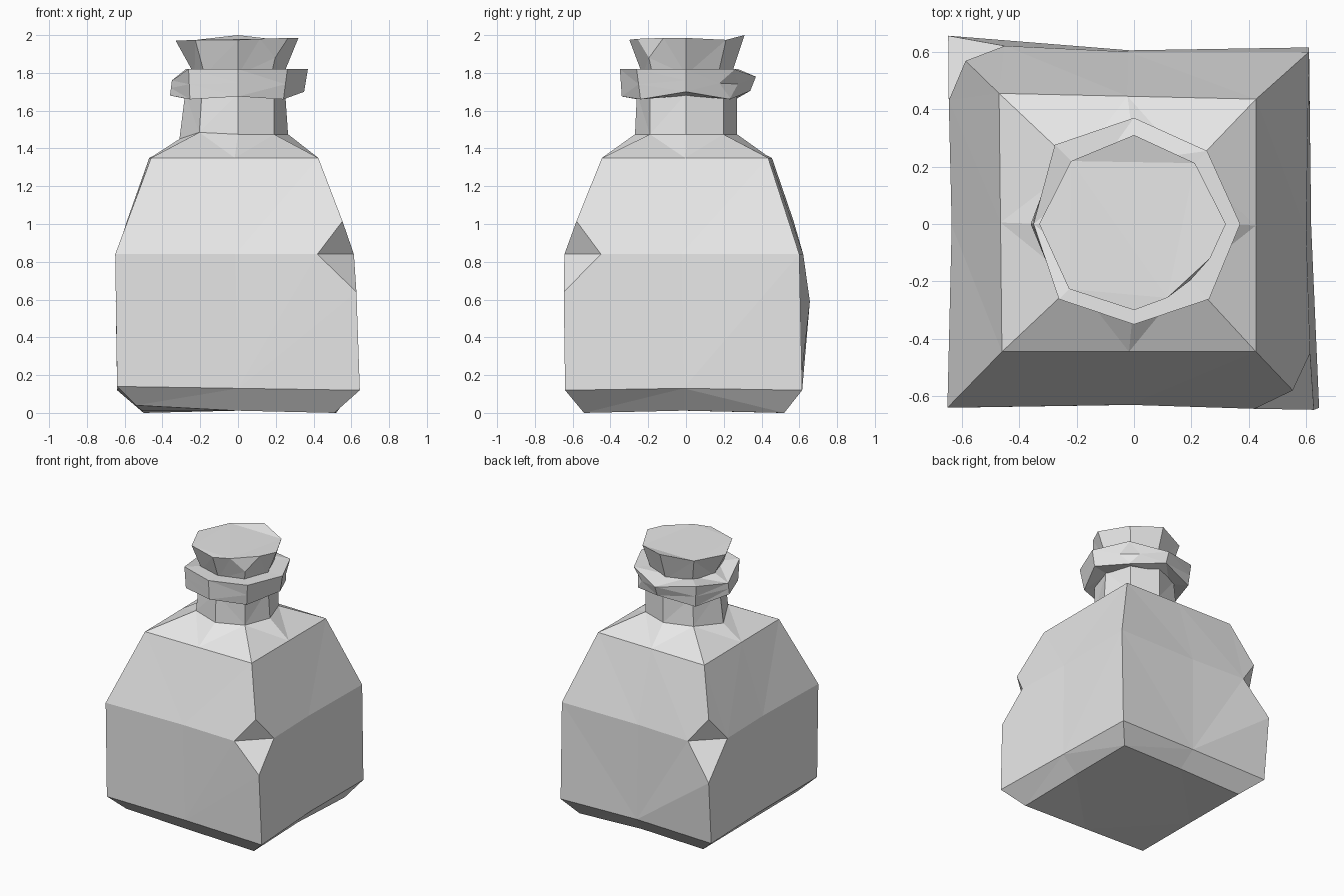
import bpy, bmesh
from math import cos, sin, radians
from mathutils import Vector

cube = bpy.data.objects.get("Cube")
if cube:
    bpy.data.objects.remove(cube, do_unlink=True)

grey = bpy.data.materials.new("plain_grey")
grey.use_nodes = True
grey.diffuse_color = (0.8, 0.8, 0.8, 1)
shader = next(n for n in grey.node_tree.nodes if n.type == 'BSDF_PRINCIPLED')
shader.inputs["Base Color"].default_value = (0.8, 0.8, 0.8, 1)


def square(z, corners, mid_in=0.01, mid_z=0.0, first_z=0.0):
    """Eight points: corners from front -x, each followed by an edge middle."""
    pts = [Vector((x, y, z)) for x, y in corners]
    pts[0].z += first_z
    ring = []
    for a, b in zip(pts, pts[1:] + pts[:1]):
        mid = (a + b) / 2
        mid.z = z + mid_z
        mid -= Vector((mid.x, mid.y, 0)).normalized() * mid_in
        ring += [a, mid]
    return ring


def octagon(z, radii, tilts=()):
    """Eight points from front -x, with a radius and optional lift for each."""
    tilts = list(tilts) or [0] * 8
    return [Vector((r * cos(radians(225 + 45 * i)), r * sin(radians(225 + 45 * i)), z + t))
            for i, (r, t) in enumerate(zip(radii, tilts))]


def chip(bm, vert, size):
    """Knock a corner off, folding the broken face inward across its width."""
    old = set(bm.verts) - {vert}
    bmesh.ops.bevel(bm, geom=[vert], offset=size, segments=1, affect='VERTICES')
    new = [v for v in bm.verts if v not in old]
    if len(new) == 4:
        new.sort(key=lambda v: v.co.z)
        face = next(f for f in bm.faces if set(f.verts) == set(new))
        low, a, b, high = new
        bmesh.utils.face_split(face, a, b)
        return low
    return None


def loft(name, rings, chips=()):
    bm = bmesh.new()
    rows = [[bm.verts.new(p) for p in ring] for ring in rings]
    for low, high in zip(rows, rows[1:]):
        for i in range(8):
            j = (i + 1) % 8
            bm.faces.new((low[i], low[j], high[j], high[i]))
    bm.faces.new(rows[0][::-1])
    bm.faces.new(rows[-1])
    for row, index, size, nudge in chips:
        low = chip(bm, rows[row][index], size)
        if low:
            low.co += Vector(nudge)
    bmesh.ops.triangulate(bm, faces=bm.faces[:])
    bmesh.ops.recalc_face_normals(bm, faces=bm.faces[:])
    mesh = bpy.data.meshes.new(name)
    bm.to_mesh(mesh)
    bm.free()
    mesh.materials.append(grey)
    obj = bpy.data.objects.new(name, mesh)
    bpy.context.collection.objects.link(obj)
    return obj


# Square bottle with sloping shoulders, two chipped corners and a neck
loft("bottle_body", [
    square(0.0, [(-.54, -.55), (.51, -.54), (.52, .52), (-.5, .51)], mid_z=.012, first_z=.04),
    square(0.12, [(-.64, -.64), (.645, -.64), (.61, .615), (-.64, .615)], mid_z=.01, first_z=.02),
    square(0.84, [(-.65, -.64), (.62, -.65), (.61, .6), (-.65, .63)], mid_in=.015),
    square(1.35, [(-.46, -.445), (.425, -.445), (.425, .435), (-.47, .455)], mid_in=0),
    octagon(1.475, [.29, .27, .27, .265, .28, .27, .29, .31], [.01, 0, 0, 0, 0, 0, 0, -.025]),
    octagon(1.69, [.27, .26, .27, .25, .28, .27, .27, .28]),
], chips=[(2, 2, .2, (0, 0, 0)), (2, 6, .2, (0, .03, -.05))])

# Thick uneven lip with one small dent
lip_low = octagon(1.66, [.36, .34, .34, .35, .33, .34, .37, .36],
                  [0, .015, 0, .04, 0, .045, 0, .02])
lip_high = octagon(1.82, [.37, .35, .37, .37, .36, .37, .39, .35],
                   [0, 0, 0, 0, 0, -.04, 0, -.06])
lip_mid = [(a + b) / 2 for a, b in zip(lip_low, lip_high)]
loft("bottle_lip", [octagon(1.68, [.24] * 8), lip_low, lip_mid, lip_high,
                    octagon(1.815, [.22] * 8)],
     chips=[(2, 4, .075, (0, 0, 0))])

# Flared stopper with a broken top corner
loft("stopper", [
    octagon(1.79, [.25, .23, .25, .24, .24, .24, .25, .23]),
    octagon(1.975, [.32, .3, .31, .32, .3, .31, .31, .33], [0, 0, .01, .01, 0, .025, 0, -.005]),
], chips=[(1, 2, .11, (0, 0, 0))])
